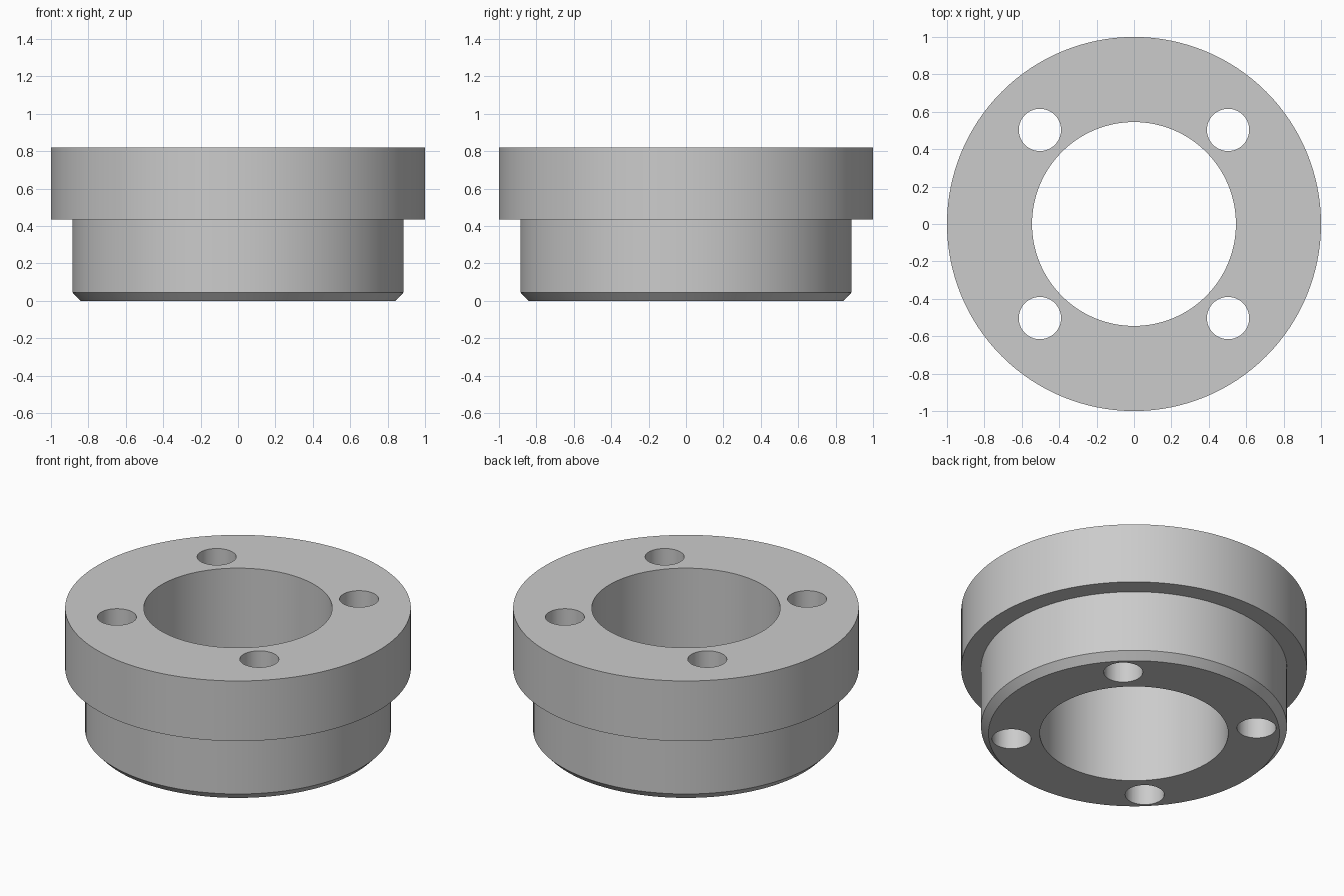
import bpy, bmesh, math

if "Cube" in bpy.data.objects:
    bpy.data.objects.remove(bpy.data.objects["Cube"])

SEGMENTS = 128

grey = bpy.data.materials.new("light_grey")
grey.diffuse_color = (0.6, 0.6, 0.6, 1)
grey.use_nodes = True
grey.node_tree.nodes["Principled BSDF"].inputs["Base Color"].default_value = grey.diffuse_color


def lathe(name, profile):
    """Revolve a closed (radius, height) profile around z."""
    bm = bmesh.new()
    rings = []
    for i in range(SEGMENTS):
        a = 2 * math.pi * i / SEGMENTS
        rings.append([bm.verts.new((r * math.cos(a), r * math.sin(a), z)) for r, z in profile])
    n = len(profile)
    for i in range(SEGMENTS):
        p, q = rings[i], rings[(i + 1) % SEGMENTS]
        for j in range(n):
            k = (j + 1) % n
            bm.faces.new((p[j], q[j], q[k], p[k]))
    bmesh.ops.recalc_face_normals(bm, faces=bm.faces)
    mesh = bpy.data.meshes.new(name)
    bm.to_mesh(mesh)
    bm.free()
    mesh.materials.append(grey)
    obj = bpy.data.objects.new(name, mesh)
    bpy.context.collection.objects.link(obj)
    return obj


# Flanged bushing: bore, chamfered lower body, wider upper flange
bushing = lathe("flanged_bushing", [
    (0.545, 0), (0.842, 0), (0.885, 0.045), (0.885, 0.436),
    (1.0, 0.436), (1.0, 0.82), (0.545, 0.82)])

# Four through holes, cut with one joined cutter
bm = bmesh.new()
for sx in (-1, 1):
    for sy in (-1, 1):
        new = bmesh.ops.create_cone(bm, cap_ends=True, segments=48,
                                    radius1=0.113, radius2=0.113, depth=1.2)
        bmesh.ops.translate(bm, verts=new["verts"], vec=(0.503 * sx, 0.503 * sy, 0.41))
mesh = bpy.data.meshes.new("hole_cutter")
bm.to_mesh(mesh)
bm.free()
mesh.materials.append(grey)
cutter = bpy.data.objects.new("hole_cutter", mesh)
bpy.context.collection.objects.link(cutter)
cutter.hide_render = True

cut = bushing.modifiers.new("bolt_holes", "BOOLEAN")
cut.operation = "DIFFERENCE"
cut.solver = "EXACT"
cut.object = cutter

bpy.context.view_layer.objects.active = bushing
bushing.select_set(True)
bpy.ops.object.modifier_apply(modifier=cut.name)
bpy.data.objects.remove(cutter, do_unlink=True)

# Smooth round walls, crisp edges
bpy.ops.object.shade_smooth_by_angle(angle=math.radians(30))
